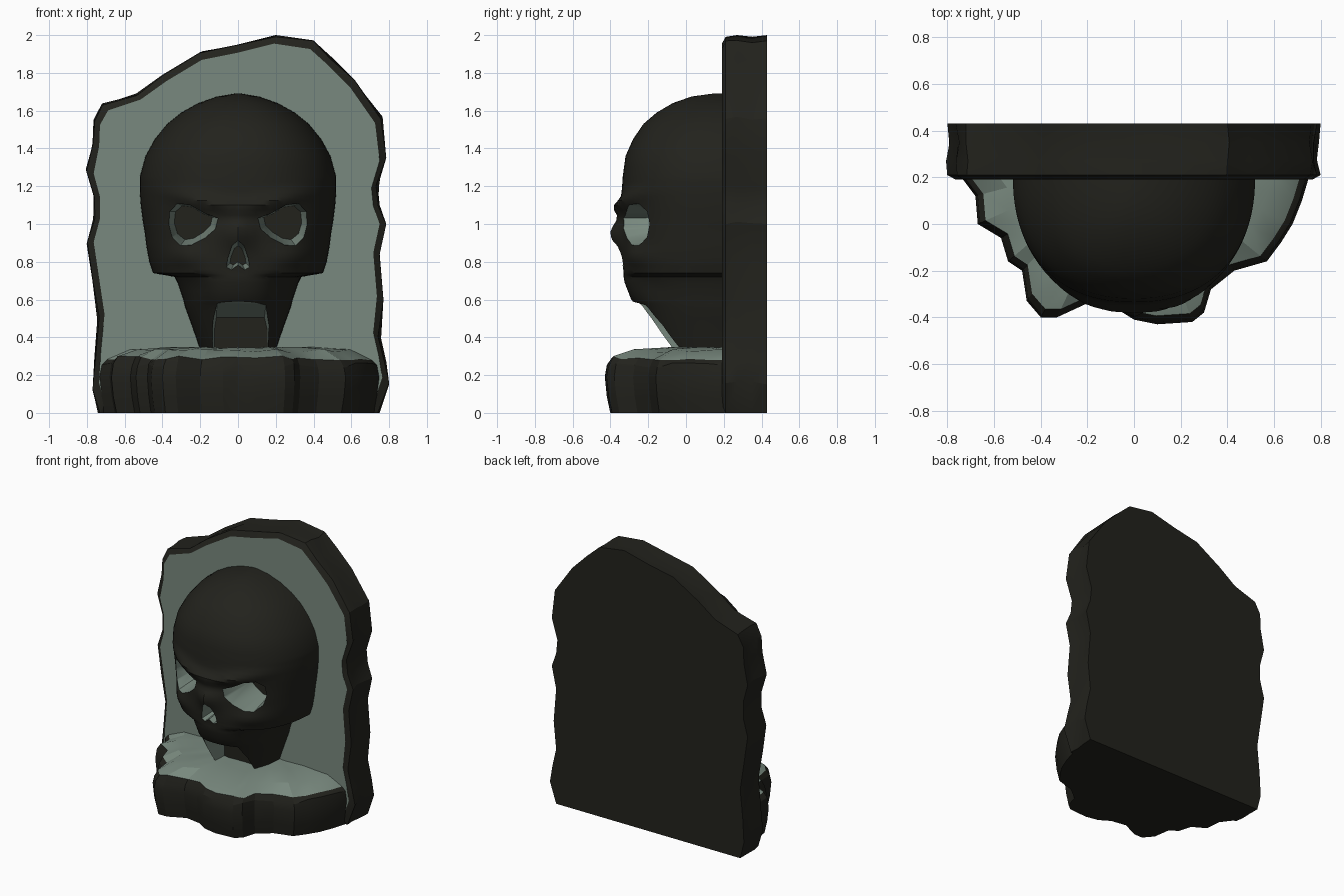
import bpy, bmesh, math, random
from math import exp, sin, cos, pi

if "Cube" in bpy.data.objects:
    bpy.data.objects.remove(bpy.data.objects["Cube"])

random.seed(4)


def material(name, rgb):
    m = bpy.data.materials.new(name)
    m.diffuse_color = (*rgb, 1)
    m.use_nodes = True
    m.node_tree.nodes["Principled BSDF"].inputs["Base Color"].default_value = m.diffuse_color
    return m


DARK = material("dark_stone", (0.016, 0.016, 0.012))
LIGHT = material("pale_green", (0.19, 0.25, 0.21))


def loft(name, rings, bands=None, caps=(0, 0), smooth=30):
    """Skin closed rings; bands and caps give material index (0 dark, 1 pale)."""
    bm = bmesh.new()
    vs = [[bm.verts.new(p) for p in r] for r in rings]
    n = len(vs[0])
    for k in range(len(vs) - 1):
        for i in range(n):
            j = (i + 1) % n
            f = bm.faces.new((vs[k][i], vs[k][j], vs[k + 1][j], vs[k + 1][i]))
            f.material_index = bands[k] if bands else 0
    bm.faces.new(vs[0]).material_index = caps[0]
    bm.faces.new(vs[-1]).material_index = caps[1]
    bmesh.ops.recalc_face_normals(bm, faces=bm.faces[:])
    me = bpy.data.meshes.new(name)
    bm.to_mesh(me)
    bm.free()
    me.materials.append(DARK)
    me.materials.append(LIGHT)
    ob = bpy.data.objects.new(name, me)
    bpy.context.collection.objects.link(ob)
    if smooth:
        shade(ob, smooth)
    return ob


def shade(ob, deg):
    bpy.ops.object.select_all(action='DESELECT')
    ob.select_set(True)
    bpy.context.view_layer.objects.active = ob
    bpy.ops.object.shade_smooth_by_angle(angle=math.radians(deg))


def scaled(pts, c, s):
    return [(c[0] + (x - c[0]) * s, c[1] + (y - c[1]) * s) for x, y in pts]


def jit(a):
    return random.uniform(-a, a)


# Back slab: ragged tombstone outline (x, z) with chipped edge and pale face
outline = [(-.74, 0), (-.77, .12), (-.76, .3), (-.74, .5), (-.77, .7), (-.80, .9),
           (-.765, 1.03), (-.765, 1.15), (-.80, 1.28), (-.77, 1.43), (-.765, 1.55),
           (-.72, 1.63), (-.54, 1.69), (-.4, 1.79), (-.2, 1.91), (0, 1.95),
           (.2, 2.0), (.4, 1.97), (.5, 1.88), (.62, 1.76), (.76, 1.56), (.785, 1.35),
           (.74, 1.2), (.75, 1.1), (.785, 1.0), (.75, .84), (.77, .6), (.75, .4),
           (.78, .27), (.80, .15), (.75, 0)]
slab = []
for y, j in ((.43, 0), (.35, .012), (.27, .012), (.21, .006)):
    c = scaled(outline, (0, 1), .994 if j else 1)
    slab.append([(x + jit(j), y, max(0, min(2, z + jit(j))) if z > .03 else 0) for x, z in c])
for s in (.955, .94):
    slab.append([(x, .19, z) for x, z in scaled(outline, (0, 1), s)])
loft("back_slab", slab, [0, 0, 0, 0, 1], (0, 1), 25)

# Rocky ledge: ragged footprint (x, y), dark sides and pale uneven top
foot = [(-.75, .3), (-.74, .2), (-.68, .12), (-.67, 0), (-.57, -.06), (-.54, -.16),
        (-.48, -.2), (-.46, -.33), (-.4, -.4), (-.33, -.4), (-.2, -.34), (-.08, -.36),
        (0, -.41), (.1, -.43), (.25, -.42), (.3, -.38), (.33, -.28), (.43, -.2),
        (.57, -.16), (.63, -.08), (.68, 0), (.72, .1), (.75, .2), (.75, .3)]
ledge = []
for s, z, j in ((.96, 0, 0), (.985, .09, .006), (1, .19, .004), (.985, .25, .014),
                (.95, .29, .012), (.8, .33, .01), (.55, .345, .005), (.2, .345, 0)):
    ledge.append([(x, y, z + jit(j)) for x, y in scaled(foot, (0, .3), s)])
loft("rock_ledge", ledge, [0, 0, 0, 0, 1, 1, 1], (0, 1), 20)

# Skull: height, half width, front depth
profile = [(.32, .195, -.13), (.45, .24, -.20), (.56, .28, -.255), (.60, .29, -.29),
           (.69, .32, -.325), (.72, .335, -.33), (.74, .45, -.33), (.80, .47, -.335),
           (.88, .485, -.335), (.96, .495, -.335), (1.02, .505, -.33), (1.1, .515, -.335),
           (1.17, .52, -.34), (1.25, .52, -.335), (1.36, .49, -.32), (1.45, .44, -.28),
           (1.53, .375, -.225), (1.59, .30, -.155), (1.64, .21, -.07), (1.675, .11, .03),
           (1.69, .02, .14)]
BACK = .22


def relief(x, z):
    a = abs(x)
    brow_z = 1.09 + .22 * max(0, a - .06)
    brow = .045 * exp(-((z - brow_z) / .04) ** 2) * exp(-(a / .36) ** 4)
    nose = .065 * exp(-(x / .075) ** 2) * exp(-((z - .95) / .09) ** 2)
    cheek = .03 * exp(-((a - .3) / .1) ** 2 - ((z - .83) / .05) ** 2)
    hollow = .03 * exp(-((a - .24) / .06) ** 2 - ((z - .66) / .06) ** 2)
    return brow + nose + cheek - hollow


rows = []
for a, b in zip(profile, profile[1:]):
    n = 3 if .74 <= a[0] < 1.25 else 2
    rows += [[p + (q - p) * k / n for p, q in zip(a, b)] for k in range(n)]
rows.append(profile[-1])
SEG = 44
rings = []
for z, w, f in rows:
    e = 2 / 2.3
    ring = []
    for i in range(SEG + 1):
        t = pi * i / SEG
        c, s = cos(t), max(0, sin(t))
        x = w * math.copysign(abs(c) ** e, c)
        y = BACK + (f - BACK) * s ** e - relief(x, z) * s
        ring.append((x, min(BACK, y), z))
    rings.append(ring)
skull = loft("skull", rings, smooth=0)


def carve(front, back, y0, y1):
    """Cut a tapering cavity with pale walls and a dark back."""
    cut = loft("cavity_cutter", [[(x, y0, z) for x, z in front],
                                 [(x, y1, z) for x, z in back]], [1], (1, 0), 0)
    cut.hide_render = True
    m = skull.modifiers.new("carve", 'BOOLEAN')
    m.operation = 'DIFFERENCE'
    m.solver = 'EXACT'
    m.object = cut
    bpy.ops.object.select_all(action='DESELECT')
    skull.select_set(True)
    bpy.context.view_layer.objects.active = skull
    bpy.ops.object.modifier_apply(modifier=m.name)
    bpy.data.objects.remove(cut)


# Slanted eye sockets, mirrored
eye = [(.10, 1.03), (.17, 1.055), (.26, 1.105), (.34, 1.115), (.395, 1.07), (.405, .99),
       (.38, .91), (.32, .865), (.25, .875), (.17, .92), (.115, .97)]
inner = [(.235 + (x - .25) * .66, 1.0 + (z - .98) * .72) for x, z in eye]
for side in (1, -1):
    carve([(side * x, z) for x, z in eye], [(side * x, z) for x, z in inner], -.38, -.05)

# Nose opening
nose = [(0, .76), (.05, .725), (.085, .745), (.075, .81), (.04, .90), (0, .93),
        (-.04, .90), (-.075, .81), (-.085, .745), (-.05, .725)]
carve(nose, scaled(nose, (0, .84), .5), -.5, -.2)

# Open mouth with sloping pale roof and dark back
carve([(-.16, .2), (-.14, .50), (-.11, .60), (.15, .60), (.175, .50), (.175, .2)],
      [(-.125, .2), (-.125, .44), (-.115, .505), (.14, .505), (.155, .44), (.155, .2)],
      -.32, .02)
shade(skull, 35)
